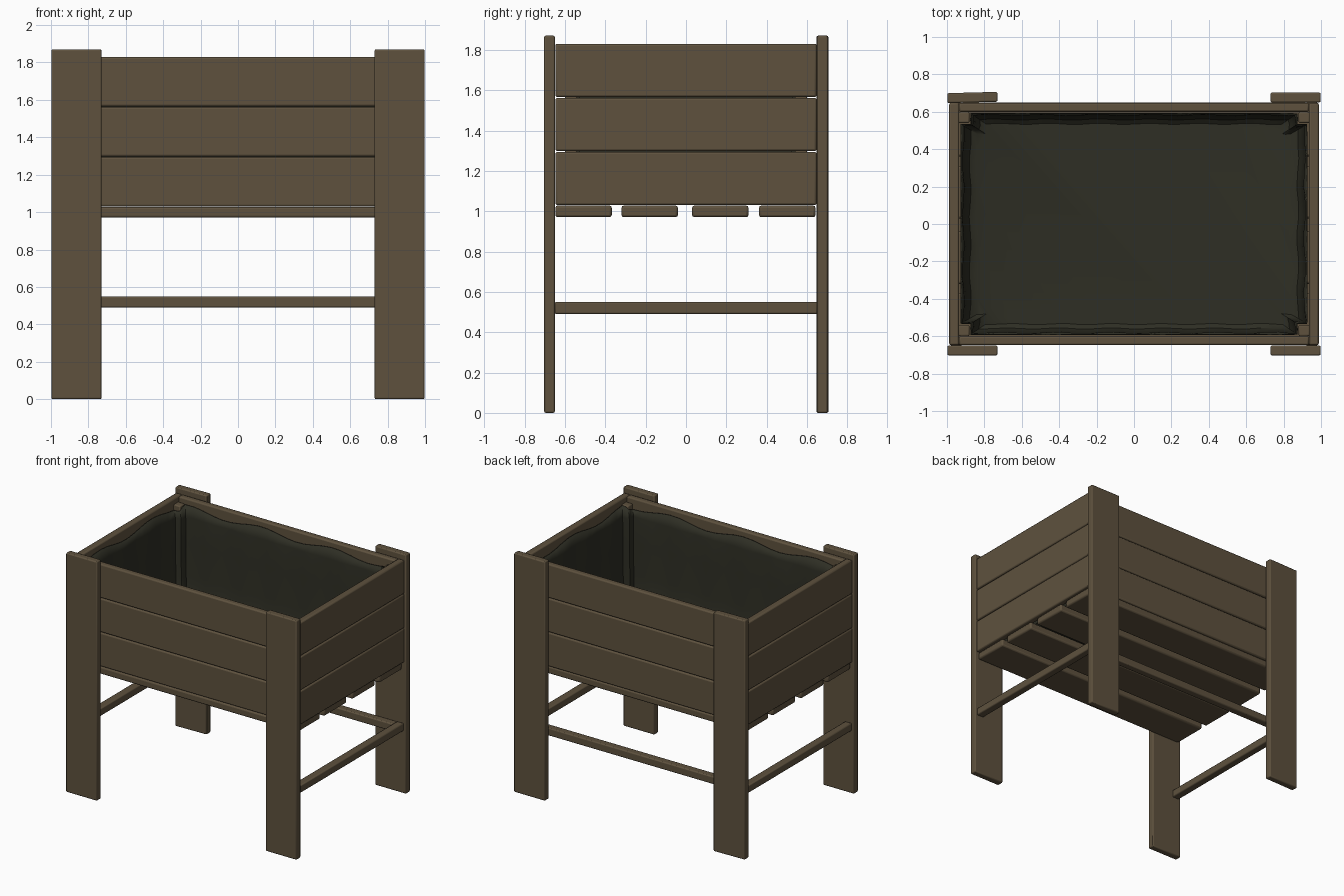
import bpy
import bmesh
import math
from mathutils import Vector

old = bpy.data.objects.get("Cube")
if old:
    bpy.data.objects.remove(old, do_unlink=True)


def material(name, rgb):
    mat = bpy.data.materials.new(name)
    mat.use_nodes = True
    color = (*rgb, 1.0)
    mat.diffuse_color = color
    bsdf = mat.node_tree.nodes["Principled BSDF"]
    bsdf.inputs["Base Color"].default_value = color
    bsdf.inputs["Roughness"].default_value = 0.9
    return mat


WOOD = material("brown wood", (0.112, 0.083, 0.048))
FABRIC = material("dark liner fabric", (0.028, 0.028, 0.018))


def add_object(name, bm, mat):
    mesh = bpy.data.meshes.new(name)
    bm.to_mesh(mesh)
    bm.free()
    mesh.materials.append(mat)
    obj = bpy.data.objects.new(name, mesh)
    bpy.context.collection.objects.link(obj)
    return obj


def plank(name, x, y, z, turn=0.0, bevel=0.008):
    """Softly bevelled board given by its (min, max) range on each axis."""
    bm = bmesh.new()
    bmesh.ops.create_cube(bm, size=1.0)
    bmesh.ops.scale(bm, vec=(x[1] - x[0], y[1] - y[0], z[1] - z[0]), verts=bm.verts)
    obj = add_object(name, bm, WOOD)
    obj.location = (sum(x) / 2, sum(y) / 2, sum(z) / 2)
    obj.rotation_euler.z = math.radians(turn)
    mod = obj.modifiers.new("soft edges", "BEVEL")
    mod.width = bevel
    mod.segments = 2
    return obj


def span(a, b, sign):
    return tuple(sorted((a * sign, b * sign)))


SIDES = (("left", 1), ("right", -1))
ENDS = (("front", -1), ("back", 1))
BOTTOM, BOARD = 1.03, 0.268

# Legs and the inner corner posts
for side, sx in SIDES:
    for end, sy in ENDS:
        turn = 1.5 if (sx, sy) == (-1, 1) else 0.0
        plank(f"{end}_{side}_leg", span(0.73, 0.998, sx), span(0.65, 0.703, sy), (0, 1.87), turn)
        plank(f"{end}_{side}_corner_post", span(0.88, 0.94, sx), span(0.54, 0.60, sy), (BOTTOM, 1.79))

# Three stacked boards on each wall
for row in range(3):
    z = (BOTTOM + row * BOARD, BOTTOM + (row + 1) * BOARD - 0.004)
    for side, sx in SIDES:
        plank(f"{side}_wall_board_{row + 1}", span(0.935, 0.988, sx), (-0.648, 0.648), z, bevel=0.01)
    for end, sy in ENDS:
        plank(f"{end}_wall_board_{row + 1}", (-0.936, 0.936), span(0.60, 0.648, sy), z, bevel=0.01)

# Bottom slats
for i, center in enumerate((-0.508, -0.18, 0.17, 0.502)):
    plank(f"bottom_slat_{i + 1}", (-0.97, 0.97), (center - 0.14, center + 0.14), (0.97, 1.028), bevel=0.012)

# Lower rails on both sides and the back
for side, sx in SIDES:
    plank(f"{side}_rail", span(0.92, 0.98, sx), (-0.652, 0.652), (0.49, 0.55))
plank("back_rail", (-0.92, 0.92), (0.592, 0.65), (0.49, 0.55))


# Fabric liner: an outline stepping round the corner posts
def liner_outline():
    wx, wy, px, py = 0.922, 0.588, 0.87, 0.53
    corner = [(wx, py), (px, py), (px, wy)]
    loop = []
    for sx, sy in ((1, 1), (-1, 1), (-1, -1), (1, -1)):
        points = [Vector((x * sx, y * sy)) for x, y in corner]
        loop += points if sx * sy > 0 else points[::-1]
    result = []
    for a, b in zip(loop, loop[1:] + loop[:1]):
        steps = max(2, round((b - a).length / 0.08))
        result += [a.lerp(b, i / steps) for i in range(steps)]
    return result


def build_liner():
    bm = bmesh.new()
    outline = liner_outline()
    rings = []
    # Each level is a height with an inward pull; the last ones curve into the floor
    for z, inset in ((1.77, 0), (1.70, 0.012), (1.5, 0.015), (1.25, 0.02), (1.12, 0.03), (1.07, 0.05), (1.05, 0.09)):
        ring = []
        for i, p in enumerate(outline):
            fold = 0.006 * math.sin(i * 1.7) if inset else 0
            droop = 0.02 * math.sin(i * 0.8) if not inset else 0
            k = 1 - inset - fold
            ring.append(bm.verts.new((p.x * k, p.y * k, z + droop)))
        rings.append(ring)
    for upper, lower in zip(rings, rings[1:]):
        for i in range(len(upper)):
            j = (i + 1) % len(upper)
            bm.faces.new((upper[i], upper[j], lower[j], lower[i]))
    bm.faces.new(rings[-1])
    bmesh.ops.recalc_face_normals(bm, faces=bm.faces)
    bmesh.ops.reverse_faces(bm, faces=bm.faces)
    return add_object("fabric_liner", bm, FABRIC)


liner = build_liner()
thick = liner.modifiers.new("cloth thickness", "SOLIDIFY")
thick.thickness = 0.006

# Smooth shading with crisp edges
bpy.ops.object.select_all(action="DESELECT")
for obj in bpy.context.collection.objects:
    if obj.type == "MESH":
        obj.select_set(True)
        bpy.context.view_layer.objects.active = obj
bpy.ops.object.shade_smooth_by_angle(angle=math.radians(35))
